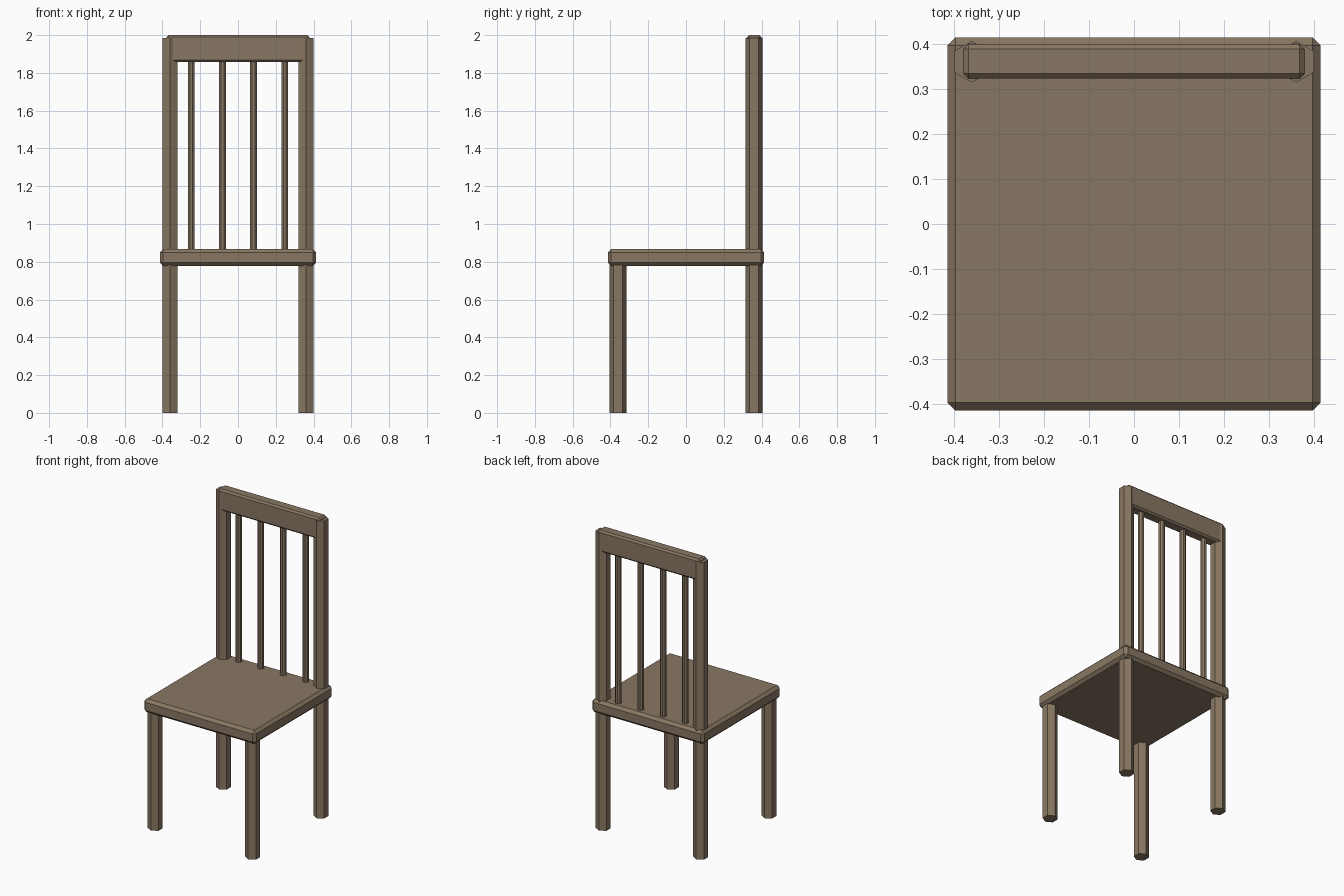
import bpy
import bmesh
from math import pi

cube = bpy.data.objects.get("Cube")
if cube:
    bpy.data.objects.remove(cube, do_unlink=True)

# One wood colour for every part
wood = bpy.data.materials.new("brown wood")
wood.use_nodes = True
colour = (0.25, 0.187, 0.125, 1)
wood.diffuse_color = colour
wood.node_tree.nodes["Principled BSDF"].inputs["Base Color"].default_value = colour


def finish(name, bm):
    mesh = bpy.data.meshes.new(name)
    bm.to_mesh(mesh)
    bm.free()
    mesh.materials.append(wood)
    obj = bpy.data.objects.new(name, mesh)
    bpy.context.collection.objects.link(obj)
    return obj


def chamfered_box(name, centre, size, chamfer):
    bm = bmesh.new()
    bmesh.ops.create_cube(bm, size=1)
    bmesh.ops.scale(bm, vec=size, verts=bm.verts)
    bmesh.ops.bevel(bm, geom=bm.edges[:], offset=chamfer, segments=1,
                    affect='EDGES')
    finish(name, bm).location = centre


def bar(name, x, y, bottom, top, radius, sides, turn):
    bm = bmesh.new()
    bmesh.ops.create_cone(bm, cap_ends=True, segments=sides, radius1=radius,
                          radius2=radius, depth=top - bottom)
    obj = finish(name, bm)
    obj.location = (x, y, (bottom + top) / 2)
    obj.rotation_euler.z = turn


# Seat and top rail
chamfered_box("seat", (0, 0, 0.823), (0.828, 0.828, 0.09), 0.018)
chamfered_box("top_rail", (0, 0.361, 1.929), (0.756, 0.077, 0.142), 0.011)

# Hexagonal legs; the back pair runs up as posts
for side, x in (("right", -0.36), ("left", 0.36)):
    bar("front_leg_" + side, x, -0.36, 0, 0.8, 0.046, 6, 0)
    bar("back_post_" + side, x, 0.36, 0, 1.985, 0.046, 6, 0)

# Thin back spindles
for i in range(4):
    bar(f"spindle_{i + 1}", (i - 1.5) * 0.165, 0.36, 0.85, 1.88, 0.02, 8, pi / 8)
